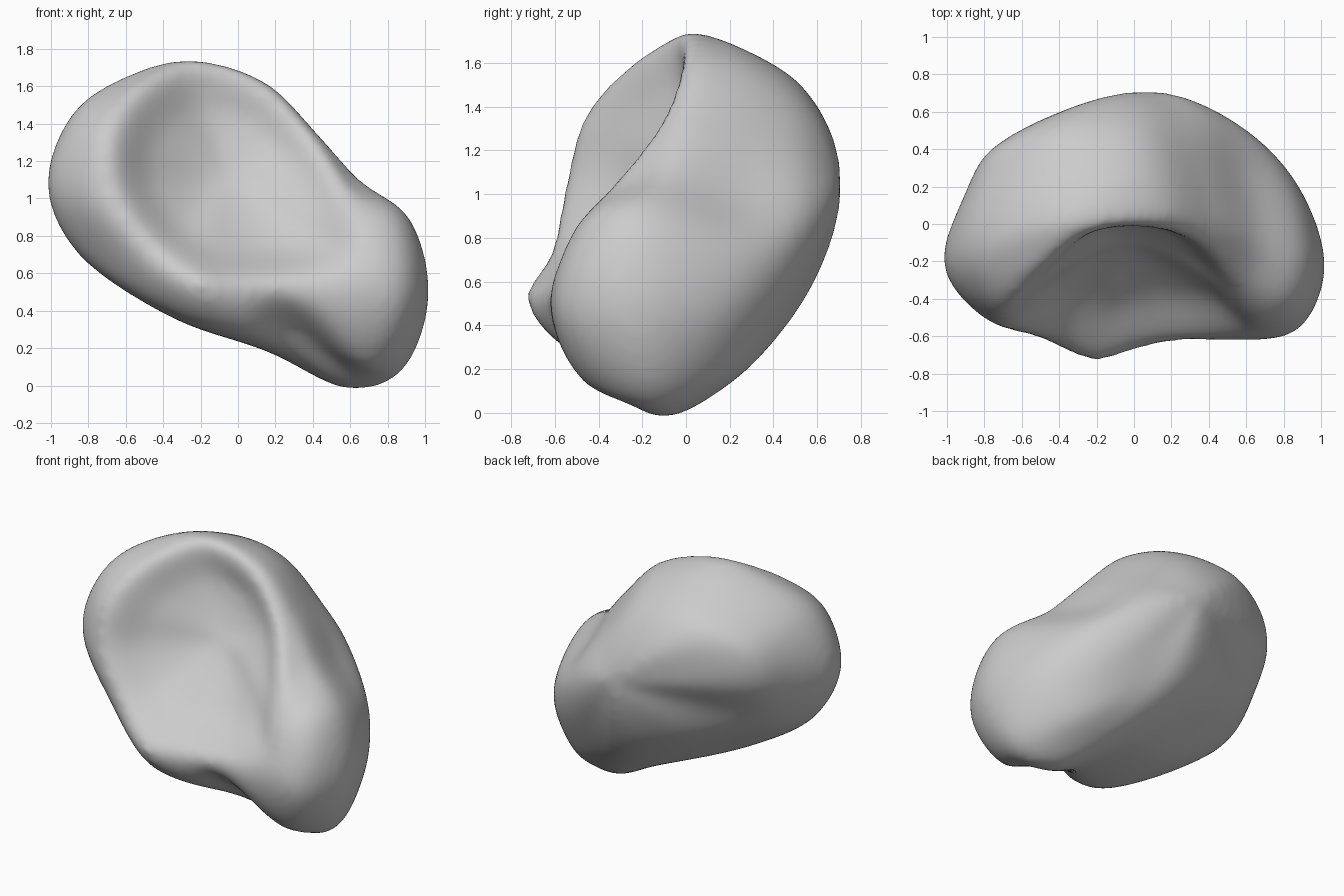
import bpy
import bmesh
from mathutils import Vector

STEPS = 6  # samples between neighbouring control points

cube = bpy.data.objects.get("Cube")
if cube:
    bpy.data.objects.remove(cube, do_unlink=True)


def contour(*points):
    """Turn points in hundredths of a unit into vectors."""
    return [Vector(p) / 100 for p in points]


def curve_point(a, b, c, d, t):
    """Centripetal Catmull-Rom point between b and c."""
    k0 = 0.0
    k1 = k0 + max((b - a).length, 0.001) ** 0.5
    k2 = k1 + max((c - b).length, 0.001) ** 0.5
    k3 = k2 + max((d - c).length, 0.001) ** 0.5
    k = k1 + (k2 - k1) * t
    ab = a.lerp(b, (k - k0) / (k1 - k0))
    bc = b.lerp(c, (k - k1) / (k2 - k1))
    cd = c.lerp(d, (k - k2) / (k3 - k2))
    abc = ab.lerp(bc, (k - k0) / (k2 - k0))
    bcd = bc.lerp(cd, (k - k1) / (k3 - k1))
    return abc.lerp(bcd, (k - k1) / (k2 - k1))


def smooth_loop(points):
    """Resample a closed contour as a smooth loop."""
    n = len(points)
    return [curve_point(*[points[(i + j) % n] for j in (-1, 0, 1, 2)], s / STEPS)
            for i in range(n) for s in range(STEPS)]


def shrink_towards(points, centre, amount, push):
    """Scale a contour towards a centre and push it backwards."""
    return [p.lerp(centre, amount) + Vector((0, push, 0)) for p in points]


# Crest of the scooped hollow, clockwise from the top
rim = contour(
    (-25, -5, 169), (10, -2, 159), (37, -11, 134), (55, -31, 107), (67, -51, 84),
    (65, -60, 63), (45, -62, 54), (20, -63, 53), (0, -67, 53), (-20, -73, 54),
    (-46, -62, 73), (-67, -55, 104), (-68, -47, 134), (-52, -26, 158))

# Shoulder outside the rim, with the undercut below the lip
shoulder = contour(
    (-25, -2, 173), (13, 1, 162), (41, -5, 135), (62, -21, 108), (84, -42, 89),
    (88, -56, 46), (68, -46, 13), (34, -39, 27), (4, -54, 29), (-25, -58, 36),
    (-70, -43, 67), (-91, -41, 105), (-83, -32, 142), (-57, -13, 164))

# Widest outline of the body
outline = contour(
    (-25, 3, 174), (15, 5, 162), (43, 2, 134), (65, -8, 110), (92, -20, 89),
    (102, -25, 47), (87, -18, 7), (60, -12, -2), (15, -2, 19), (-40, -14, 40),
    (-87, -18, 72), (-102, -20, 107), (-88, -12, 146), (-58, -2, 166))

# Back shoulder
back = contour(
    (-18, 25, 167), (11, 29, 157), (38, 28, 128), (58, 26, 101), (82, 24, 75),
    (91, 13, 43), (76, 12, 14), (50, 17, 11), (12, 28, 29), (-35, 15, 49),
    (-78, 12, 78), (-91, 14, 110), (-81, 24, 139), (-54, 26, 159))

# Edge of the flatter back
back_ridge = contour(
    (-16, 54, 148), (4, 55, 141), (25, 57, 120), (44, 56, 100), (62, 49, 75),
    (63, 44, 54), (52, 38, 33), (35, 45, 40), (8, 56, 56), (-28, 46, 66),
    (-62, 33, 86), (-76, 39, 112), (-71, 43, 133), (-43, 53, 146))

bowl_centre = Vector((-0.05, -0.12, 1.1))
back_centre = Vector((0.06, 0.71, 1.04))
bowl_wall = shrink_towards(rim, bowl_centre, 0.4, 0.06)

rings = [smooth_loop(r)
         for r in (bowl_wall, rim, shoulder, outline, back, back_ridge)]
count = len(rings[0])

# Sweep a smooth curve along every spoke, from the bowl to the back
columns = []
for i in range(count):
    across = (i + count // 2) % count
    spoke = [rings[0][across], bowl_centre, *[r[i] for r in rings],
             back_centre, rings[-1][across]]
    columns.append([curve_point(*spoke[j:j + 4], s / STEPS)
                    for j in range(len(spoke) - 3) for s in range(STEPS)])

# Skin the body
bm = bmesh.new()
front_pole = bm.verts.new(bowl_centre)
back_pole = bm.verts.new(back_centre)
grid = [[bm.verts.new(p) for p in col[1:]] for col in columns]
for i in range(count):
    here, there = grid[i], grid[(i + 1) % count]
    bm.faces.new((front_pole, here[0], there[0]))
    bm.faces.new((back_pole, there[-1], here[-1]))
    for j in range(len(here) - 1):
        bm.faces.new((here[j], here[j + 1], there[j + 1], there[j]))
bmesh.ops.recalc_face_normals(bm, faces=bm.faces)
mesh = bpy.data.meshes.new("scooped_body")
bm.to_mesh(mesh)
bm.free()

body = bpy.data.objects.new("scooped_body", mesh)
bpy.context.collection.objects.link(body)

# Even out the mesh, then soften the joins between the contours
even = body.modifiers.new("even", "REMESH")
even.mode = "VOXEL"
even.voxel_size = 0.025
even.use_smooth_shade = True
soften = body.modifiers.new("soften", "SMOOTH")
soften.factor = 0.5
soften.iterations = 20

# Plain grey surface
grey = bpy.data.materials.new("mid_grey")
grey.use_nodes = True
colour = (0.6, 0.6, 0.6, 1)
grey.diffuse_color = colour
grey.node_tree.nodes["Principled BSDF"].inputs["Base Color"].default_value = colour
mesh.materials.append(grey)
